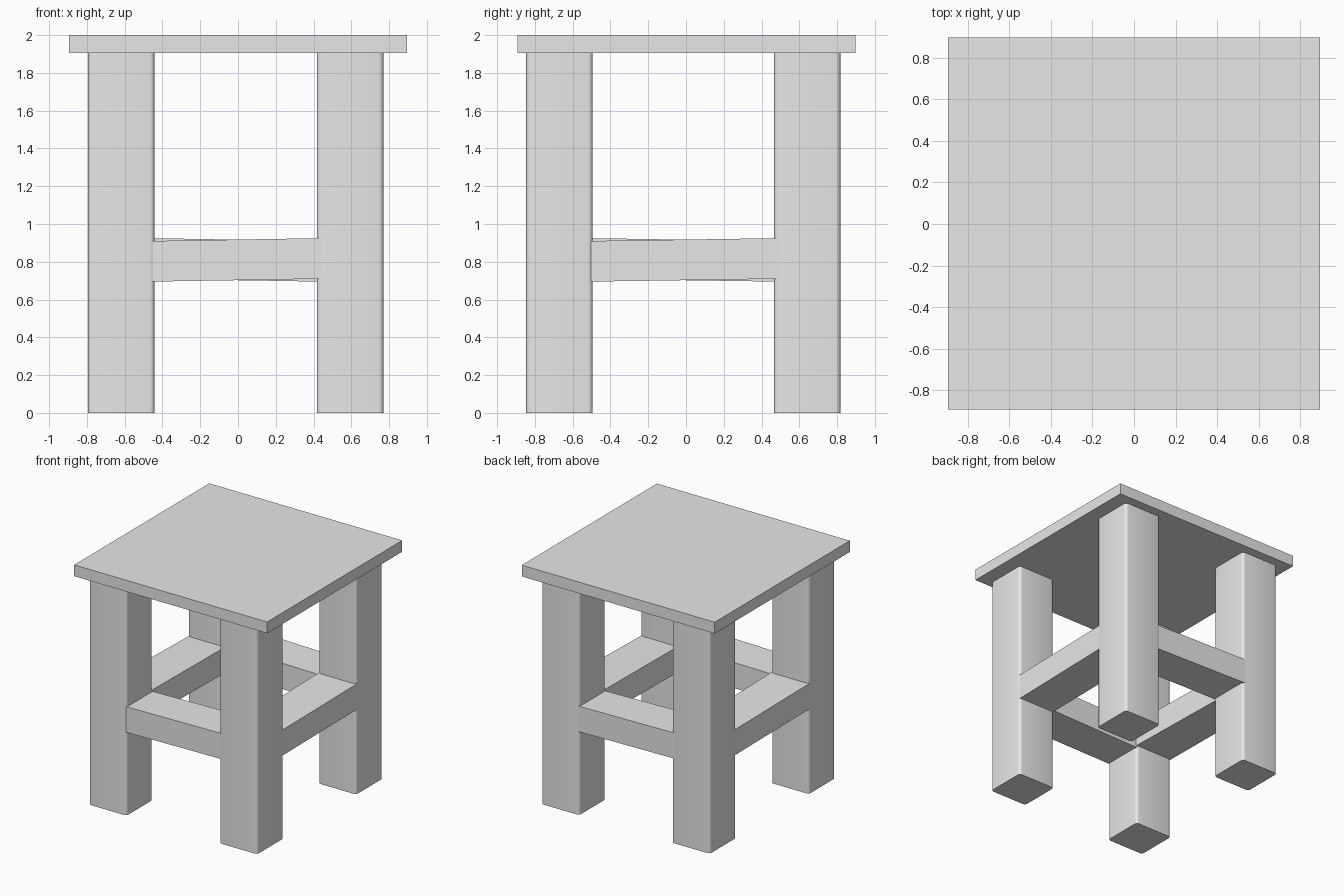
import bpy
import bmesh
from mathutils import Vector

cube = bpy.data.objects.get("Cube")
if cube:
    bpy.data.objects.remove(cube, do_unlink=True)

# One plain grey for the whole stool
grey = bpy.data.materials.new("light grey")
grey.use_nodes = True
grey.diffuse_color = (0.8, 0.8, 0.8, 1)
grey.node_tree.nodes["Principled BSDF"].inputs["Base Color"].default_value = (0.8, 0.8, 0.8, 1)


def prism(name, outline, bottoms, tops, round_corners=0):
    """Upright prism over a flat outline; heights may vary per corner."""
    bm = bmesh.new()
    low = [bm.verts.new((p.x, p.y, z)) for p, z in zip(outline, bottoms)]
    high = [bm.verts.new((p.x, p.y, z)) for p, z in zip(outline, tops)]
    bm.faces.new(low[::-1])
    bm.faces.new(high)
    n = len(outline)
    for i in range(n):
        j = (i + 1) % n
        bm.faces.new((low[i], low[j], high[j], high[i]))
    if round_corners:
        uprights = [e for e in bm.edges if (e.verts[0] in low) != (e.verts[1] in low)]
        bmesh.ops.bevel(bm, geom=uprights, offset=round_corners, segments=4,
                        profile=0.5, affect='EDGES')
    bmesh.ops.recalc_face_normals(bm, faces=bm.faces)
    mesh = bpy.data.meshes.new(name)
    bm.to_mesh(mesh)
    bm.free()
    mesh.materials.append(grey)
    obj = bpy.data.objects.new(name, mesh)
    bpy.context.collection.objects.link(obj)
    bpy.ops.object.select_all(action='DESELECT')
    obj.select_set(True)
    bpy.context.view_layer.objects.active = obj
    bpy.ops.object.shade_smooth_by_angle(angle=0.6)
    return obj


def rectangle(centre, half_x, half_y):
    return [centre + Vector((sx * half_x, sy * half_y))
            for sx, sy in ((-1, -1), (1, -1), (1, 1), (-1, 1))]


# Seat
SEAT_BOTTOM = 1.905
prism("seat", rectangle(Vector((0, 0.003)), 0.895, 0.895), [SEAT_BOTTOM] * 4, [2.0] * 4)

# Legs, anticlockwise from the front at -x
HALF = 0.176
ROUND = 0.025
legs = rectangle(Vector((-0.012, -0.014)), 0.606, 0.656)
leg_names = ("front_right_leg", "front_left_leg", "back_left_leg", "back_right_leg")
for name, centre in zip(leg_names, legs):
    prism(name, rectangle(centre, HALF, HALF), [0.0] * 4, [SEAT_BOTTOM] * 4, ROUND)

# Rails: each runs slightly uphill from one leg to the next, flush with the far one
rail_names = ("front_rail", "left_rail", "back_rail", "right_rail")
for i, name in enumerate(rail_names):
    start, end = legs[i], legs[(i + 1) % 4]
    along = (end - start).normalized()
    out = Vector((along.y, -along.x))
    a = start + along * (HALF - 0.014)
    b = end - along * (HALF - ROUND)
    outline = [a + out * (HALF - 0.006), b + out * HALF,
               b - out * HALF, a - out * (HALF - 0.006)]
    rise = (0, 0.015, 0.015, 0)
    prism(name, outline, [0.695 + r for r in rise], [0.91 + r for r in rise])
